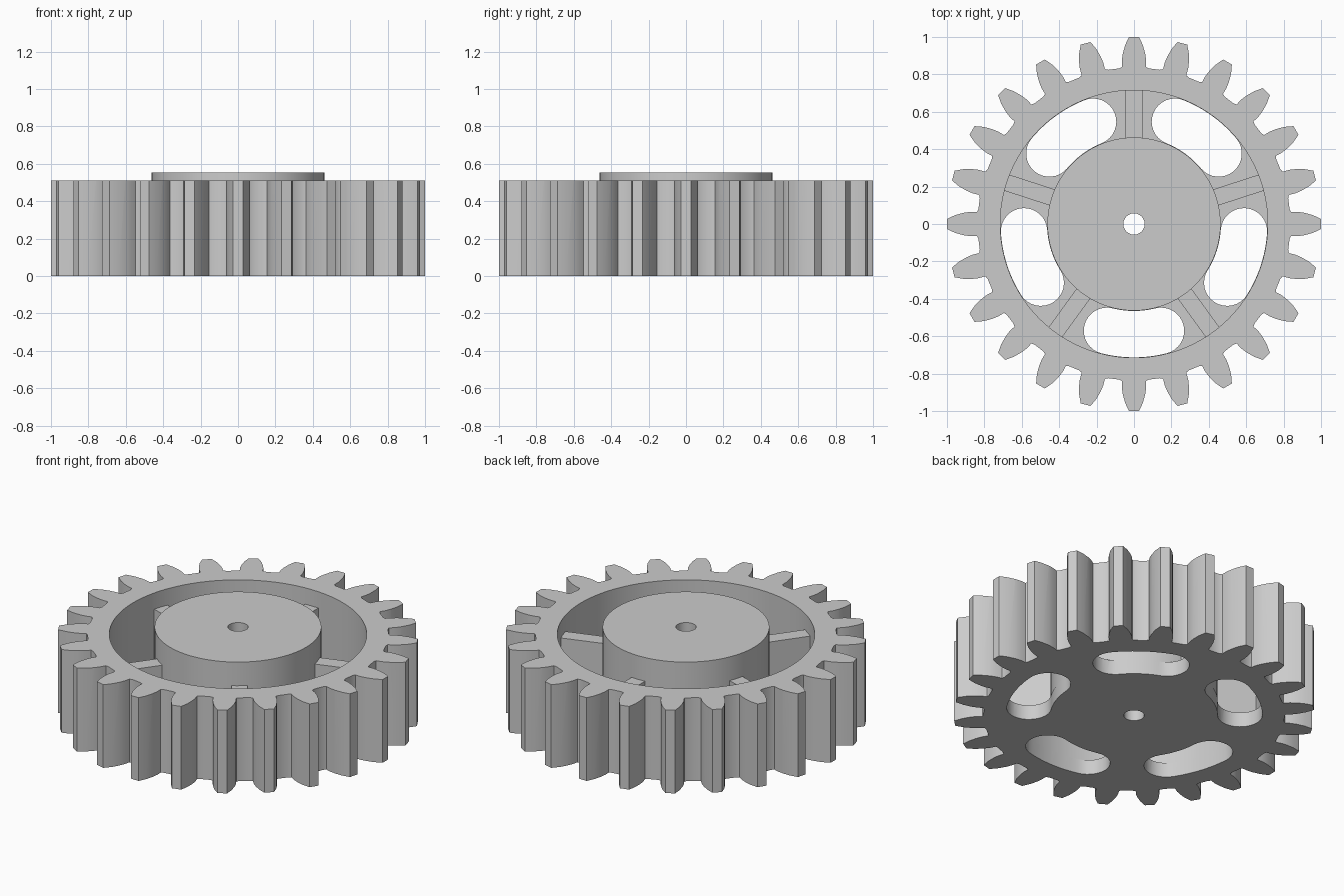
import bpy, bmesh
from math import sin, cos, pi, radians

TEETH, SPOKES, SEG = 24, 5, 96
HUB_R, RIM_R, BORE_R = 0.463, 0.713, 0.057
GEAR_H, HUB_H, WEB_H, RIB_H = 0.51, 0.555, 0.09, 0.41

cube = bpy.data.objects.get("Cube")
if cube:
    bpy.data.objects.remove(cube, do_unlink=True)

steel = bpy.data.materials.new("grey metal")
steel.use_nodes = True
grey = (0.6, 0.6, 0.6, 1)
steel.diffuse_color = grey
steel.node_tree.nodes["Principled BSDF"].inputs["Base Color"].default_value = grey


def polar(r, a):
    return (r * cos(a), r * sin(a))


def arc(r, a0, a1, n, centre=(0, 0)):
    """Points along an arc, both ends included."""
    pts = [polar(r, a0 + (a1 - a0) * i / n) for i in range(n + 1)]
    return [(centre[0] + x, centre[1] + y) for x, y in pts]


def finish(bm, name):
    bmesh.ops.recalc_face_normals(bm, faces=bm.faces)
    mesh = bpy.data.meshes.new(name)
    bm.to_mesh(mesh)
    bm.free()
    mesh.materials.append(steel)
    obj = bpy.data.objects.new(name, mesh)
    bpy.context.collection.objects.link(obj)
    return obj


def prisms(name, outlines, z0, z1):
    """Extrude closed outlines straight up."""
    bm = bmesh.new()
    for pts in outlines:
        low = [bm.verts.new((x, y, z0)) for x, y in pts]
        top = [bm.verts.new((x, y, z1)) for x, y in pts]
        bm.faces.new(low)
        bm.faces.new(top)
        for i in range(len(pts)):
            j = (i + 1) % len(pts)
            bm.faces.new((low[i], low[j], top[j], top[i]))
    return finish(bm, name)


def lathe(name, profile):
    """Revolve a closed (radius, height) profile about z."""
    bm = bmesh.new()
    rings = [[bm.verts.new((*polar(r, 2 * pi * s / SEG), z)) for r, z in profile]
             for s in range(SEG)]
    for s in range(SEG):
        a, b = rings[s], rings[(s + 1) % SEG]
        for i in range(len(profile)):
            j = (i + 1) % len(profile)
            bm.faces.new((a[i], a[j], b[j], b[i]))
    return finish(bm, name)


def cut(obj, cutter):
    cutter.hide_render = True
    mod = obj.modifiers.new("cut", "BOOLEAN")
    mod.operation = "DIFFERENCE"
    mod.solver = "EXACT"
    mod.object = cutter
    bpy.context.view_layer.objects.active = obj
    bpy.ops.object.modifier_apply(modifier=mod.name)
    bpy.data.objects.remove(cutter, do_unlink=True)


# Toothed outline: half a tooth as (radius along tooth, half width), mirrored
half_tooth = [(0.832, 0.080), (0.840, 0.064), (0.875, 0.065),
              (0.910, 0.060), (0.955, 0.048), (1.0, 0.027)]
tooth = [(r, -w) for r, w in half_tooth] + [(r, w) for r, w in reversed(half_tooth)]
outline = []
for t in range(TEETH):
    a = 2 * pi * t / TEETH
    outline += [(r * cos(a) - w * sin(a), r * sin(a) + w * cos(a)) for r, w in tooth]
gear = prisms("gear_body", [outline], 0, HUB_H)

# Turn away the ring recess and the step above the rim, leaving the hub
cut(gear, lathe("recess_cutter", [
    (HUB_R, WEB_H), (RIM_R + 0.002, WEB_H), (RIM_R + 0.002, GEAR_H),
    (1.2, GEAR_H), (1.2, 0.7), (HUB_R, 0.7)]))

# Curved slots with round ends through the web
slot_in, slot_out = HUB_R + 0.002, RIM_R
mid, end_r, half = (slot_in + slot_out) / 2, (slot_out - slot_in) / 2, radians(14.2)
slots = []
for s in range(SPOKES):
    c = -pi / 2 + 2 * pi * s / SPOKES
    lo, hi = c - half, c + half
    slots.append(arc(slot_out, lo, hi, 12)
                 + arc(end_r, hi, hi + pi, 16, polar(mid, hi))[1:]
                 + arc(slot_in, hi, lo, 12)[1:]
                 + arc(end_r, lo + pi, lo + 2 * pi, 16, polar(mid, lo))[1:-1])
cut(gear, prisms("slot_cutter", slots, -0.1, WEB_H + 0.05))

# Shaft bore
cut(gear, prisms("bore_cutter", [arc(BORE_R, 0, 2 * pi, 40)[:-1]], -0.1, 0.8))

# Ribs joining hub and rim
ribs = []
for s in range(SPOKES):
    a = pi / 2 + 2 * pi * s / SPOKES
    box = [(HUB_R - 0.004, -0.045), (RIM_R + 0.006, -0.045),
           (RIM_R + 0.006, 0.045), (HUB_R - 0.004, 0.045)]
    ribs.append([(r * cos(a) - w * sin(a), r * sin(a) + w * cos(a)) for r, w in box])
rib_obj = prisms("spoke_ribs", ribs, WEB_H - 0.004, RIB_H)

# Smooth round walls, keep edges crisp
for obj in (gear, rib_obj):
    bpy.ops.object.select_all(action="DESELECT")
    obj.select_set(True)
    bpy.context.view_layer.objects.active = obj
    bpy.ops.object.shade_smooth_by_angle(angle=radians(25))
